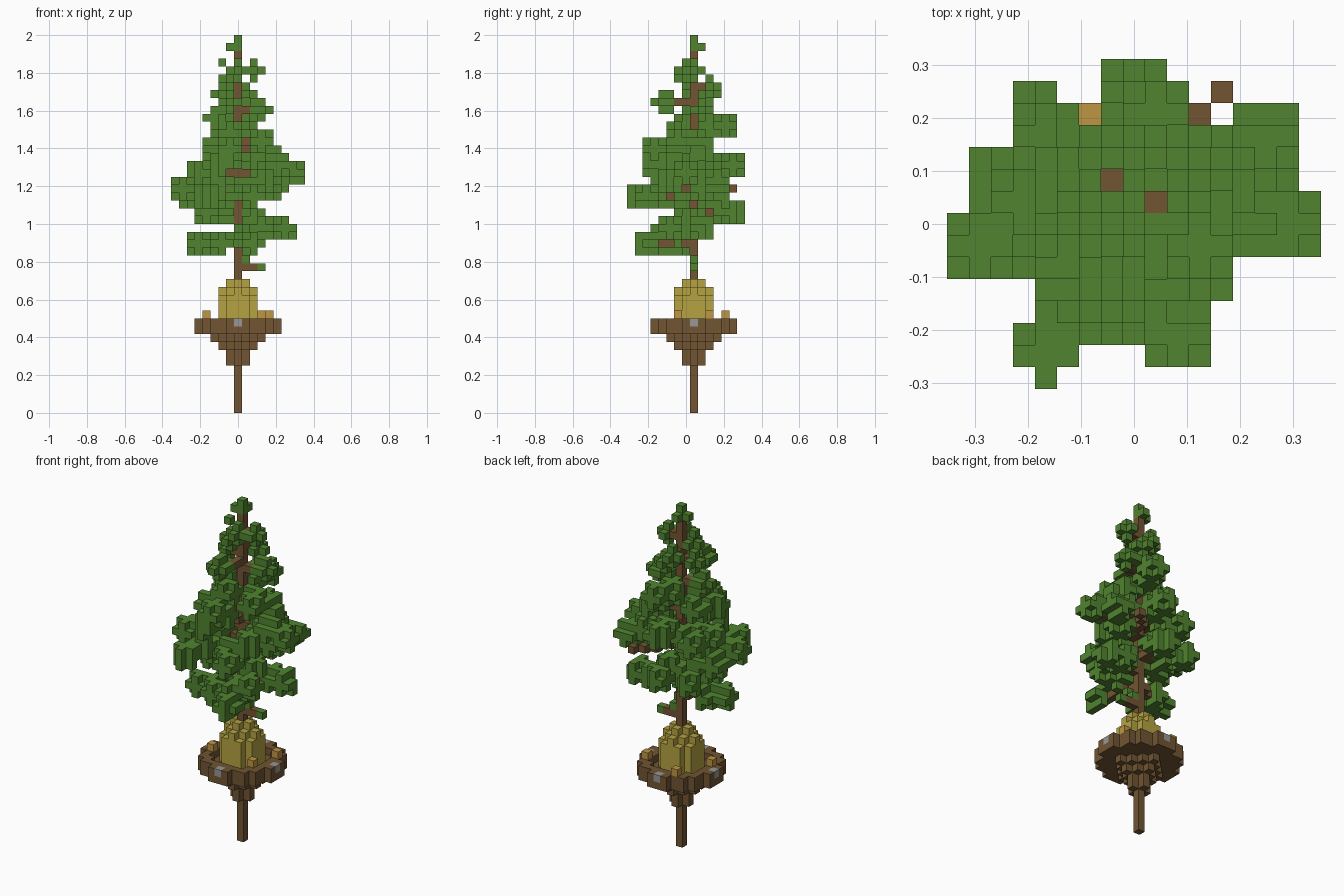
import bpy
import bmesh
import random
from mathutils import Vector

if "Cube" in bpy.data.objects:
    bpy.data.objects.remove(bpy.data.objects["Cube"], do_unlink=True)

random.seed(4)
UNIT = 1 / 24                       # edge of one block
ORIGIN = Vector((0, 1, 0.5))        # the trunk stands one block behind centre


def material(name, red, green, blue):
    mat = bpy.data.materials.new(name)
    mat.use_nodes = True
    colour = (red, green, blue, 1)
    mat.diffuse_color = colour
    mat.node_tree.nodes["Principled BSDF"].inputs["Base Color"].default_value = colour
    return mat


leaf_green = material("leaf green", 0.08, 0.23, 0.028)
bark_brown = material("bark brown", 0.165, 0.09, 0.032)
straw_yellow = material("straw yellow", 0.46, 0.365, 0.055)
amber = material("amber", 0.52, 0.3, 0.055)
stone_grey = material("stone grey", 0.31, 0.31, 0.31)


def disc(limit, level, inner=-1):
    """Blocks of one round layer, between two squared radii."""
    reach = range(-6, 7)
    return {(x, y, level) for x in reach for y in reach
            if inner < x * x + y * y <= limit}


def star(size, level):
    """Blocks of one diamond-shaped layer."""
    return {(x, y, z) for x, y, z in disc(size * size, level)
            if abs(x) + abs(y) <= size}


def column(bottom, top):
    return {(0, 0, level) for level in range(bottom, top)}


def limb(level, x, y):
    """Straight run of blocks from the trunk to the tip, tip last."""
    steps = max(abs(x), abs(y))
    return [(round(x * i / steps), round(y * i / steps), level)
            for i in range(1, steps + 1)]


def clump(centre, size):
    """Ball of leaves with some blocks missing around its edge."""
    near = (-1, 0, 1)
    cx, cy, cz = centre
    return {(cx + x, cy + y, cz + z) for x in near for y in near for z in near
            if x * x + y * y + z * z < size
            or x * x + y * y + z * z == size and random.random() < 0.8}


# Earth bowl with a raised rim, and the stepped cone of soil below it
bowl = disc(26, 10) | disc(26, 11, inner=13)
soil = star(1, 6) | star(1, 7) | star(2, 8) | star(3, 9)
root = column(0, 6)

# Straw mound with stepped top
mound = set()
for level in range(11, 17):
    mound |= disc(5 if level < 15 else 4 if level < 16 else 1, level)

# Stones set in the rim, and lumps of amber resting on the bowl
stones = {(5, 0, 11), (-5, 0, 11), (0, 5, 11), (0, -5, 11)}
lumps = {(-4, -1, 12), (3, -2, 12), (4, 2, 12), (-2, 4, 12)}

# Leafy branches: level, tip x, tip y
branches = [
    (21, -5, -2), (21, 2, -6), (21, -2, -3), (23, 6, 1), (23, 3, -3),
    (25, 0, 5), (25, -4, 4), (25, -4, -1), (27, -4, -7), (28, -7, -2),
    (27, -6, 1), (30, 7, -1), (29, 6, 3), (27, 2, -6), (31, 0, 5),
    (30, -5, 0), (28, 4, 1), (30, -4, 3), (31, -2, -5), (29, 3, -3),
    (33, -3, -3), (33, -1, -5), (33, 4, 1), (34, -3, 1), (34, 3, -2),
    (36, 1, 4), (35, -1, -2),
]
# Thin branches near the top
twigs = [
    (37, -3, -1), (38, 3, 1), (39, -1, -4), (40, 1, 2), (40, -2, 0),
    (41, 0, 2), (42, -1, -1), (43, 2, 0), (43, 0, -1),
]
limbs = set(limb(28, 4, 5)) | set(limb(18, 2, 0))
leaves = {(3, 0, 18), (1, 0, 19), (1, -1, 20), (2, 0, 44), (-2, 0, 44),
          (-1, 0, 46), (0, 1, 46), (0, 0, 46), (0, 0, 47)}
for branch in branches:
    path = limb(*branch)
    limbs |= set(path[:-2])
    for x, y, z in path[::-2]:
        if max(abs(x), abs(y)) > 1:
            tip = (x, y, z) == path[-1]
            leaves |= clump((x, y, z + (0 if tip else random.choice((0, 1)))), 2)
for twig in twigs:
    path = limb(*twig)
    limbs |= set(path[:-1])
    leaves |= clump(path[-1], 1)
    leaves |= clump(path[len(path) // 2], 1)
trunk = column(17, 46)

# Each block belongs to the first part that claims it
parts = [
    ("root", root, bark_brown),
    ("stones", stones, stone_grey),
    ("amber_lumps", lumps, amber),
    ("straw_mound", mound, straw_yellow),
    ("earth_bowl", bowl, bark_brown),
    ("soil_cone", soil, bark_brown),
    ("trunk", trunk, bark_brown),
    ("branches", limbs, bark_brown),
    ("foliage", leaves, leaf_green),
]
filled = set().union(*(blocks for _, blocks, _ in parts))


def build(name, blocks, mat):
    """Make one mesh from the exposed sides of a set of blocks."""
    bm = bmesh.new()
    for block in sorted(blocks):
        centre = Vector(block) + ORIGIN
        for axis in range(3):
            for sign in (-1, 1):
                out = Vector((0, 0, 0))
                out[axis] = sign
                if tuple(int(a + b) for a, b in zip(block, out)) in filled:
                    continue
                u = Vector((0, 0, 0))
                u[(axis + 1) % 3] = 1
                v = out.cross(u)
                corners = (-u - v, u - v, u + v, v - u)
                bm.faces.new([bm.verts.new((centre + (out + c) / 2) * UNIT)
                              for c in corners])
    bmesh.ops.remove_doubles(bm, verts=bm.verts[:], dist=UNIT / 50)
    mesh = bpy.data.meshes.new(name)
    bm.to_mesh(mesh)
    bm.free()
    mesh.materials.append(mat)
    bpy.context.scene.collection.objects.link(bpy.data.objects.new(name, mesh))


claimed = set()
for name, blocks, mat in parts:
    build(name, blocks - claimed, mat)
    claimed |= blocks
